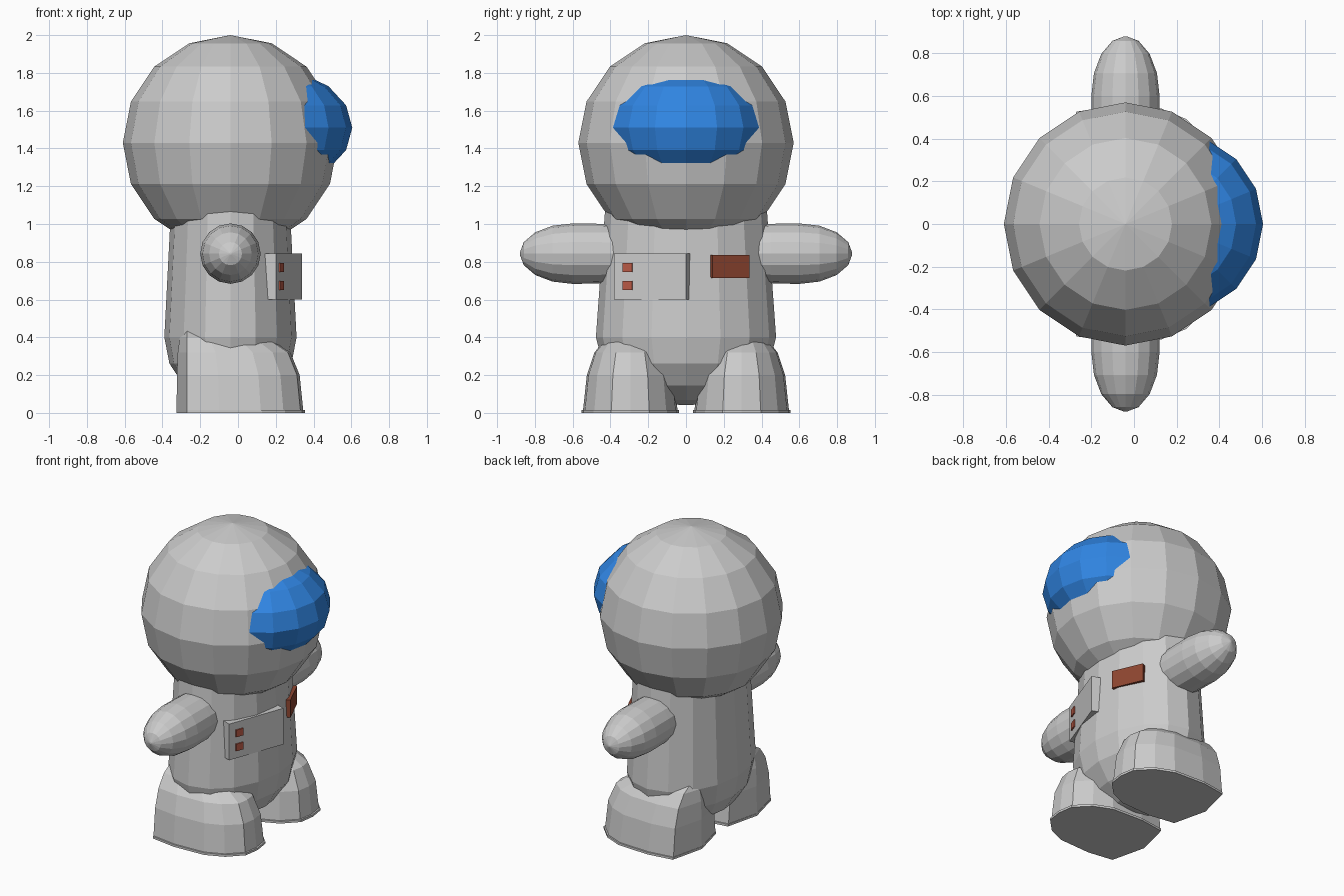
import bpy, bmesh
from math import sin, cos, pi, atan2, hypot, radians
from mathutils import Vector, Matrix

if "Cube" in bpy.data.objects:
    bpy.data.objects.remove(bpy.data.objects["Cube"])

CX = -0.04  # shared axis of head, body and arms


def material(name, rgb):
    m = bpy.data.materials.new(name)
    m.diffuse_color = (*rgb, 1)
    m.use_nodes = True
    m.node_tree.nodes["Principled BSDF"].inputs["Base Color"].default_value = m.diffuse_color
    return m


BLUE = material("visor_blue", (0.03, 0.24, 0.78))
RED = material("button_red", (0.48, 0.10, 0.06))
RUST = material("plate_rust", (0.27, 0.06, 0.03))


def finish(bm, name, mat=None):
    bmesh.ops.recalc_face_normals(bm, faces=bm.faces)
    me = bpy.data.meshes.new(name)
    bm.to_mesh(me)
    bm.free()
    ob = bpy.data.objects.new(name, me)
    bpy.context.collection.objects.link(ob)
    if mat:
        me.materials.append(mat)
    return ob


def loft(name, rings):
    """Skin a list of equal-length rings and cap both ends."""
    bm = bmesh.new()
    loops = [[bm.verts.new(p) for p in r] for r in rings]
    n = len(loops[0])
    for a, b in zip(loops, loops[1:]):
        for i in range(n):
            j = (i + 1) % n
            bm.faces.new((a[i], a[j], b[j], b[i]))
    bm.faces.new(loops[0])
    bm.faces.new(loops[-1])
    return finish(bm, name)


def ellipsoid(name, centre, radii, mat=None):
    bm = bmesh.new()
    bmesh.ops.create_uvsphere(bm, u_segments=16, v_segments=8, radius=1)
    bm.transform(Matrix.Translation(centre) @ Matrix.Diagonal((*radii, 1)))
    return finish(bm, name, mat)


def circle(n=16):
    return [(cos(2 * pi * i / n), sin(2 * pi * i / n)) for i in range(n)]


def slab(name, a, b, u0, u1, z0, z1, out, depth, mat=None):
    """Upright box whose outer face lies along the plan line a-b (fractions u0..u1)."""
    a, b = Vector((*a, 0)), Vector((*b, 0))
    d = b - a
    normal = Vector((d.y, -d.x, 0)).normalized()
    mid = a + d * (u0 + u1) / 2 + normal * (out - depth / 2)
    mid.z = (z0 + z1) / 2
    bm = bmesh.new()
    bmesh.ops.create_cube(bm, size=1)
    bm.transform(Matrix.Translation(mid) @ Matrix.Rotation(atan2(d.y, d.x), 4, 'Z')
                 @ Matrix.Diagonal((d.length * (u1 - u0), depth, z1 - z0, 1)))
    return finish(bm, name, mat)


# Head and visor
ellipsoid("head", (CX, 0, 1.43), (0.57, 0.57, 0.57))
ellipsoid("visor", (0.175, 0, 1.51), (0.43, 0.43, 0.31), BLUE)

# Body: rounded bottom, gently tapering up into the head
levels = [(0.4 - 0.36 * cos(t), 0.35 * sin(t), 0.477 * sin(t))
          for t in (radians(a) for a in (3, 22.5, 45, 67.5, 90))]
levels += [(1.08, 0.315, 0.428), (1.2, 0.2, 0.28)]
loft("body", [[(CX + rx * c, ry * s, z) for c, s in circle()] for z, rx, ry in levels])

# Footprint half outline, heel to toe, relative to the leg centre
half = [(-0.27, 0.225), (-0.1, 0.25), (0.12, 0.24), (0.24, 0.19), (0.33, 0.1)]
foot = [(-0.325, 0)] + half + [(0.345, 0)] + [(x, -y) for x, y in reversed(half)]
HEEL = -0.27
# Leg levels: height, length scale from heel, width scale
leg_levels = [(0, 1.015, 1.03), (0.015, 1.015, 1.03), (0.016, 1, 1), (0.2, 0.97, 0.92),
              (0.32, 0.89, 0.76), (0.4, 0.69, 0.5), (0.44, 0.3, 0.2)]

for side, label in ((1, "left"), (-1, "right")):
    # Arm: stubby rod with a rounded tip
    steps = [(0.3, 0.152), (0.45, 0.158)]
    steps += [(0.6 + 0.28 * sin(t), 0.16 * cos(t))
              for t in (radians(a) for a in (0, 22.5, 45, 67.5, 88))]
    loft(label + "_arm", [[(CX + r * c, side * y, 0.843 + r * s) for c, s in circle()]
                          for y, r in steps])
    # Leg: steep heel, domed toe, thin sole rim
    loft(label + "_leg", [[(HEEL + (x - HEEL) * sx, side * (0.295 + y * sy), z)
                           for x, y in foot] for z, sx, sy in leg_levels])

# Chest box with two buttons
A, B = (0.2, -0.38), (0.34, 0.0)
slab("chest_box", A, B, 0, 1, 0.6, 0.845, 0, 0.12)
for z in (0.77, 0.675):
    slab("button", A, B, 0.12, 0.255, z - 0.024, z + 0.024, 0.008, 0.03, RED)

# Chest plate
slab("chest_plate", (0.295, 0.14), (0.21, 0.335), 0, 1, 0.715, 0.835, 0, 0.06, RUST)
